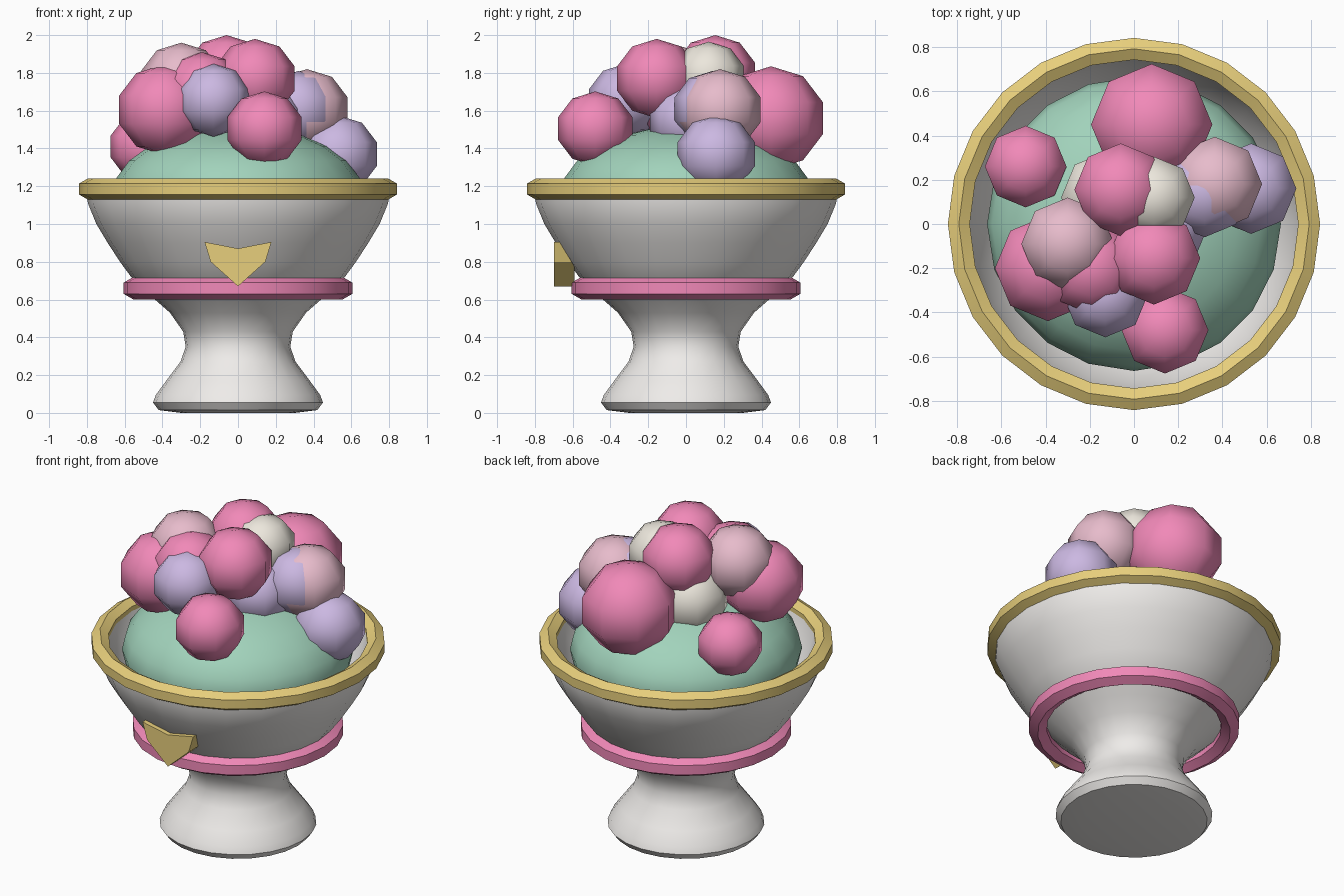
import bpy, bmesh
from math import cos, sin, pi, radians

if "Cube" in bpy.data.objects:
    bpy.data.objects.remove(bpy.data.objects["Cube"])

def mat(name, rgb):
    m = bpy.data.materials.new(name)
    m.diffuse_color = (*rgb, 1)
    m.use_nodes = True
    m.node_tree.nodes["Principled BSDF"].inputs["Base Color"].default_value = m.diffuse_color
    return m

GOLD = mat("gold", (0.80, 0.62, 0.20))
PINK = mat("pink", (0.88, 0.25, 0.48))
PALE = mat("pale_pink", (0.80, 0.50, 0.60))
LILAC = mat("lilac", (0.60, 0.48, 0.76))
CREAM = mat("cream", (0.84, 0.80, 0.72))
GREEN = mat("green", (0.36, 0.65, 0.50))
WHITE = mat("white", (0.86, 0.84, 0.82))

def finish(name, bm, material, angle=None):
    bmesh.ops.recalc_face_normals(bm, faces=bm.faces)
    me = bpy.data.meshes.new(name)
    bm.to_mesh(me)
    bm.free()
    ob = bpy.data.objects.new(name, me)
    bpy.context.collection.objects.link(ob)
    me.materials.append(material)
    if angle:
        bpy.ops.object.select_all(action='DESELECT')
        ob.select_set(True)
        bpy.context.view_layer.objects.active = ob
        bpy.ops.object.shade_smooth_by_angle(angle=radians(angle))
    return ob

def lathe(name, profile, material, closed=False, n=24, angle=35):
    bm = bmesh.new()
    vs = [bm.verts.new((r, 0, z)) for r, z in profile]
    pairs = list(zip(vs, vs[1:])) + ([(vs[-1], vs[0])] if closed else [])
    es = [bm.edges.new(p) for p in pairs]
    bmesh.ops.spin(bm, geom=vs + es, cent=(0, 0, 0), axis=(0, 0, 1),
                   angle=2 * pi, steps=n, use_duplicate=False)
    bmesh.ops.remove_doubles(bm, verts=bm.verts, dist=0.0005)
    return finish(name, bm, material, angle)

def ball(name, loc, rx, rz, material, u, v, angle):
    bm = bmesh.new()
    bmesh.ops.create_uvsphere(bm, u_segments=u, v_segments=v, radius=1)
    bmesh.ops.scale(bm, vec=(rx, rx, rz), verts=bm.verts)
    bmesh.ops.translate(bm, vec=loc, verts=bm.verts)
    return finish(name, bm, material, angle)

# Pedestal and bowl in one turned profile
lathe("footed_bowl", [
    (0, 0), (0.30, 0), (0.42, 0.015), (0.45, 0.055), (0.435, 0.095), (0.38, 0.17),
    (0.305, 0.27), (0.277, 0.35), (0.29, 0.43), (0.36, 0.53), (0.44, 0.60),
    (0.50, 0.66), (0.566, 0.72), (0.625, 0.80), (0.69, 0.90), (0.75, 1.0),
    (0.795, 1.11), (0.80, 1.19), (0.745, 1.19), (0.72, 1.10), (0.63, 0.92),
    (0.50, 0.79), (0, 0.74)], WHITE)

# Six-sided rings: gold rim and pink band
def ring(name, R, z, t, material):
    lathe(name, [(R + t * sin(i * pi / 3), z + t * cos(i * pi / 3)) for i in range(6)],
          material, closed=True)

ring("gold_rim", 0.793, 1.185, 0.057, GOLD)
ring("pink_band", 0.553, 0.66, 0.06, PINK)

# Green mound filling the bowl
ball("green_mound", (0, 0, 1.15), 0.665, 0.37, GREEN, 20, 12, 40)

# Pointed gold emblem on the front
bm = bmesh.new()
outline = [(-0.177, 0.905), (-0.145, 0.80), (0, 0.67), (0.145, 0.80), (0.177, 0.905), (0, 0.87)]
face = bm.faces.new([bm.verts.new((x, -0.70, z)) for x, z in outline])
new = bmesh.ops.extrude_face_region(bm, geom=[face])["geom"]
bmesh.ops.translate(bm, vec=(0, 0.11, 0),
                    verts=[g for g in new if isinstance(g, bmesh.types.BMVert)])
finish("front_emblem", bm, GOLD)

# Heap of low-poly scoops: x, y, z, radius, colour
scoops = [
    (0.08, 0.45, 1.56, 0.275, PINK),
    (-0.49, 0.26, 1.41, 0.185, PINK),
    (-0.06, 0.155, 1.79, 0.21, PINK),
    (0.09, -0.155, 1.77, 0.21, PINK),
    (-0.39, -0.20, 1.605, 0.24, PINK),
    (-0.19, -0.20, 1.70, 0.21, PINK),
    (0.14, -0.48, 1.505, 0.197, PINK),
    (-0.30, -0.09, 1.75, 0.21, PALE),
    (0.365, 0.18, 1.605, 0.215, PALE),
    (-0.13, -0.32, 1.655, 0.193, LILAC),
    (0.53, 0.16, 1.37, 0.205, LILAC),
    (0.32, 0.14, 1.61, 0.20, LILAC),
    (0.15, 0.0, 1.55, 0.19, LILAC),
    (0.09, 0.12, 1.78, 0.185, CREAM),
    (-0.12, 0.12, 1.55, 0.21, CREAM),
]
for i, (x, y, z, r, m) in enumerate(scoops):
    ball(f"scoop_{i + 1}", (x, y, z), r * 1.05, r, m, 8, 5, 80)
